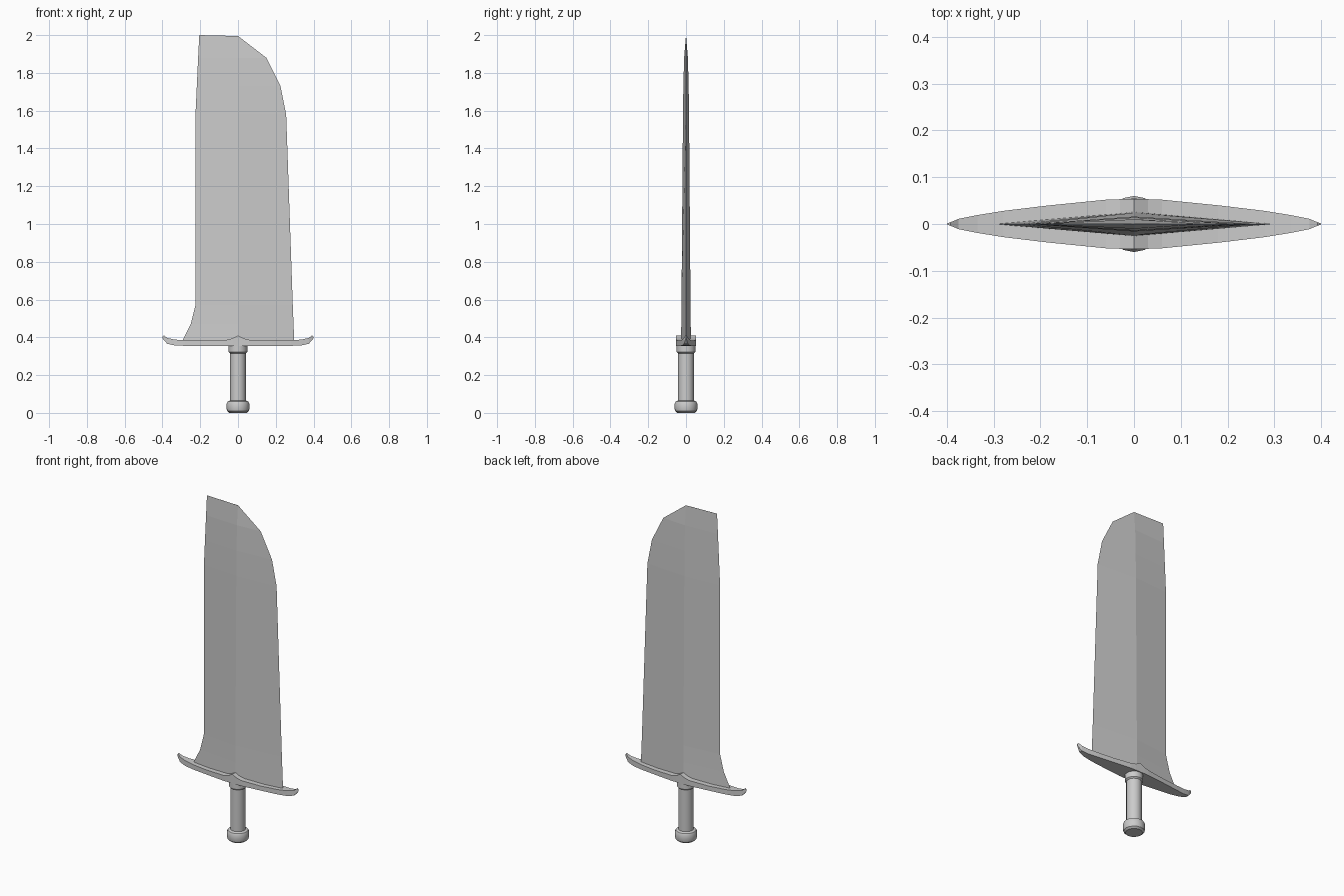
import bpy, math

if "Cube" in bpy.data.objects:
    bpy.data.objects.remove(bpy.data.objects["Cube"])


def make(name, verts, faces, smooth=False):
    mesh = bpy.data.meshes.new(name)
    mesh.from_pydata(verts, [], faces)
    mesh.update()
    for p in mesh.polygons:
        p.use_smooth = smooth
    ob = bpy.data.objects.new(name, mesh)
    bpy.context.collection.objects.link(ob)
    if smooth:
        bpy.ops.object.select_all(action='DESELECT')
        bpy.context.view_layer.objects.active = ob
        ob.select_set(True)
        bpy.ops.object.shade_smooth_by_angle(angle=math.radians(35))
    return ob


def loft(name, rings, smooth=False):
    """Skin a list of equal-length closed rings and cap both ends."""
    n = len(rings[0])
    verts = [v for r in rings for v in r]
    faces = [(i * n + j, i * n + (j + 1) % n, (i + 1) * n + (j + 1) % n, (i + 1) * n + j)
             for i in range(len(rings) - 1) for j in range(n)]
    faces += [tuple(reversed(range(n))), tuple(range(len(verts) - n, len(verts)))]
    return make(name, verts, faces, smooth)


def lathe(name, profile, sides=16):
    return loft(name, [[(r * math.cos(2 * math.pi * k / sides),
                         r * math.sin(2 * math.pi * k / sides), z)
                        for k in range(sides)] for r, z in profile], True)


# Blade: diamond sections (z, left x, right x, half thickness)
rows = [(.37, -.30, .298, .026), (.47, -.25, .294, .025), (.57, -.225, .29, .024),
        (1.58, -.225, .255, .016), (1.73, -.218, .225, .014), (1.88, -.211, .15, .010)]
rings = [[(l, 0, z), (0, -t, z), (r, 0, z), (0, t, z)] for z, l, r, t in rows]
rings.append([(-.205, 0, 2.0), (0, -.0005, 1.995), (.002, 0, 1.994), (0, .0005, 1.995)])
loft("blade", rings)

# Guard: half stations (x, half depth, bottom z, top z), mirrored to both sides
half = [(.0, .053, .355, .41), (.03, .053, .355, .394), (.06, .052, .355, .387),
        (.18, .040, .355, .382), (.28, .028, .355, .384), (.335, .019, .357, .388),
        (.375, .011, .366, .397), (.392, .004, .385, .41), (.4, .001, .395, .403)]
stations = [(-x, d, b, t) for x, d, b, t in reversed(half[1:])] + half
loft("guard", [[(x, -d, b), (x, d, b), (x, d, t), (x, -d, t)] for x, d, b, t in stations])

# Grip, collar and pommel
lathe("grip", [(.042, .05), (.042, .35)])
lathe("collar", [(.042, .315), (.05, .322), (.05, .358)])
lathe("pommel", [(.046, 0), (.057, .009), (.06, .02), (.06, .05), (.055, .06), (.042, .066)])
